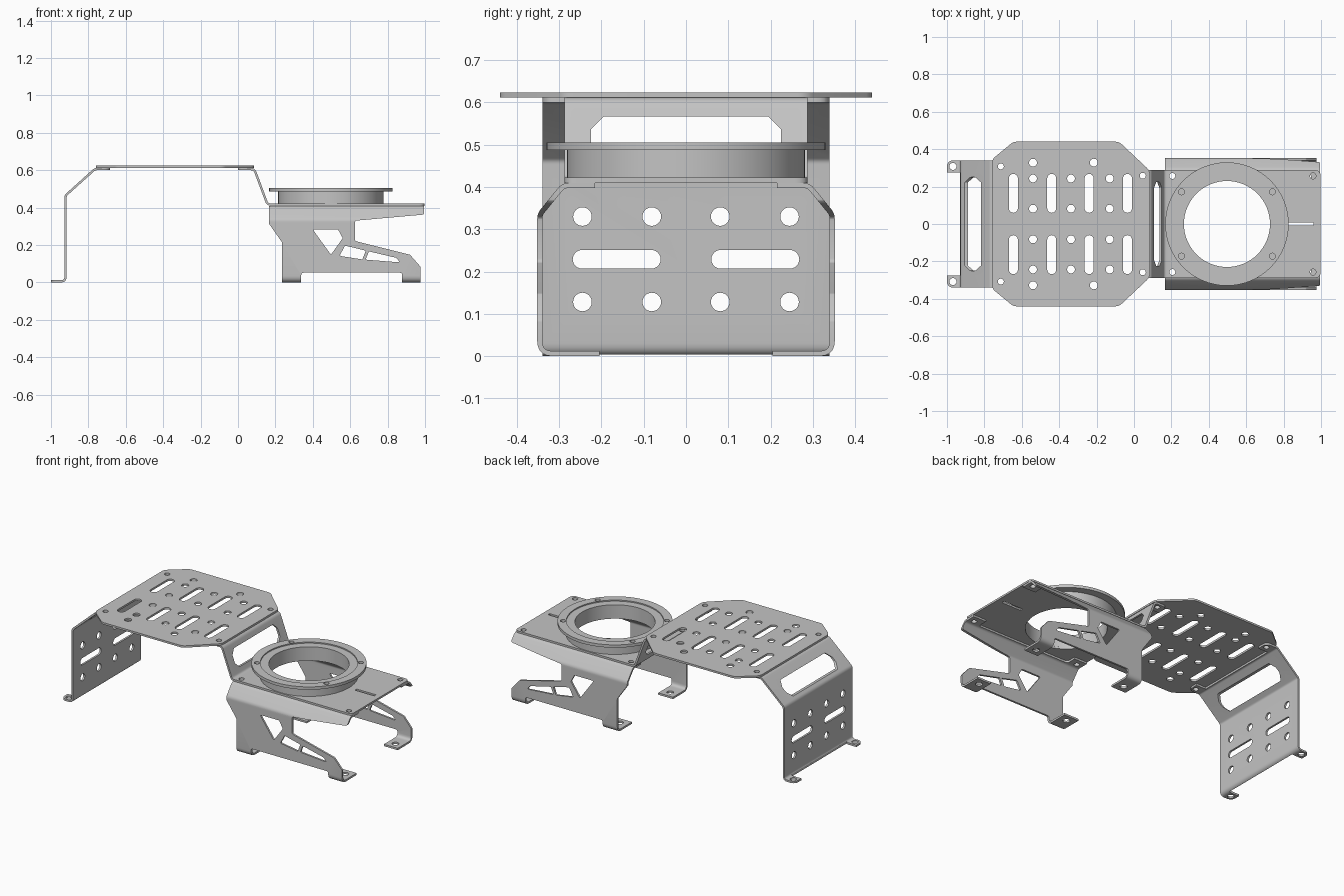
import bpy, bmesh, math
from mathutils import Vector

if "Cube" in bpy.data.objects:
    bpy.data.objects.remove(bpy.data.objects["Cube"])

T = 0.012  # sheet thickness
grey = bpy.data.materials.new("light_grey_metal")
grey.diffuse_color = (0.55, 0.55, 0.55, 1)
grey.use_nodes = True
grey.node_tree.nodes["Principled BSDF"].inputs["Base Color"].default_value = grey.diffuse_color


def fillet(pts, r, closed=True, n=5):
    """Round the corners of a 2D outline or path."""
    P = [Vector(p) for p in pts]
    out = []
    for i, p in enumerate(P):
        if not closed and i in (0, len(P) - 1):
            out.append(p)
            continue
        a, b = P[i - 1], P[(i + 1) % len(P)]
        da, db = (a - p).normalized(), (b - p).normalized()
        half = da.angle(db) / 2
        d = min(r / math.tan(half), 0.45 * (a - p).length, 0.45 * (b - p).length)
        s, e = p + da * d, p + db * d
        for k in range(n + 1):
            t = k / n
            out.append(s * (1 - t) ** 2 + p * 2 * t * (1 - t) + e * t * t)
    return out


def ribbon(path, r):
    """Outline of a bent sheet that follows a path."""
    c = fillet(path, r, closed=False)
    left, right = [], []
    for i, p in enumerate(c):
        d1 = (p - c[max(i - 1, 0)]).normalized()
        d2 = (c[min(i + 1, len(c) - 1)] - p).normalized()
        d = (d1 + d2).normalized()
        nrm = Vector((-d.y, d.x)) * T / 2
        left.append(p + nrm)
        right.append(p - nrm)
    return left + right[::-1]


def circle(x, y, r, n=24):
    return [(x + r * math.cos(2 * math.pi * k / n), y + r * math.sin(2 * math.pi * k / n)) for k in range(n)]


def rect(x0, x1, y0, y1):
    return [(x0, y0), (x1, y0), (x1, y1), (x0, y1)]


def slot(x0, x1, y0, y1):
    """Long hole with round ends."""
    r = min(x1 - x0, y1 - y0) / 2
    pts = []
    for cx, cy, a0 in ((x1 - r, y1 - r, 0), (x0 + r, y1 - r, 90), (x0 + r, y0 + r, 180), (x1 - r, y0 + r, 270)):
        for k in range(7):
            a = math.radians(a0 + 15 * k)
            p = (cx + r * math.cos(a), cy + r * math.sin(a))
            if not pts or math.dist(p, pts[-1]) > 1e-5:
                pts.append(p)
    return pts[:-1] if math.dist(pts[0], pts[-1]) < 1e-5 else pts


def window(a, z0, z1, c=0.03):
    """Eight-sided opening, symmetric in y."""
    return [(-a + c, z0), (a - c, z0), (a, z0 + c), (a, z1 - c), (a - c, z1), (-a + c, z1), (-a, z1 - c), (-a, z0 + c)]


def solid(name, prisms):
    """Object made of extruded outlines: (points, low, high, axis)."""
    bm = bmesh.new()
    for pts, lo, hi, axis in prisms:
        put = {"x": lambda p, h: (h, p[0], p[1]), "y": lambda p, h: (p[0], h, p[1]),
               "z": lambda p, h: (p[0], p[1], h)}[axis]
        lower = [bm.verts.new(put(p, lo)) for p in pts]
        upper = [bm.verts.new(put(p, hi)) for p in pts]
        bm.faces.new(lower[::-1])
        bm.faces.new(upper)
        for i in range(len(pts)):
            j = (i + 1) % len(pts)
            bm.faces.new((lower[i], lower[j], upper[j], upper[i]))
    bmesh.ops.recalc_face_normals(bm, faces=bm.faces)
    me = bpy.data.meshes.new(name)
    bm.to_mesh(me)
    bm.free()
    ob = bpy.data.objects.new(name, me)
    bpy.context.collection.objects.link(ob)
    me.materials.append(grey)
    return ob


def apply(ob, mod):
    bpy.context.view_layer.objects.active = ob
    bpy.ops.object.modifier_apply(modifier=mod.name)


def boolean(ob, prisms, op="DIFFERENCE"):
    cutter = solid("cutter", prisms)
    mod = ob.modifiers.new("cut", "BOOLEAN")
    mod.operation, mod.object, mod.solver = op, cutter, "EXACT"
    apply(ob, mod)
    bpy.data.objects.remove(cutter)


def finish(ob):
    bpy.ops.object.select_all(action="DESELECT")
    ob.select_set(True)
    bpy.context.view_layer.objects.active = ob
    bpy.ops.object.shade_smooth_by_angle(angle=math.radians(30))


S = (-1, 1)

# Top plate: eight-sided sheet with slots and holes
half = [(-0.76, 0.345), (-0.645, 0.44), (-0.08, 0.44), (0.085, 0.285)]
plate = solid("top_plate", [(fillet(half + [(x, -y) for x, y in half[::-1]], 0.05), 0.612, 0.624, "z")])
holes = []
for s in S:
    for x in (-0.645, -0.44, -0.24, -0.035):
        y0, y1 = sorted((0.06 * s, 0.268 * s))
        holes.append(slot(x - 0.024, x + 0.024, y0, y1))
    for x in (-0.54, -0.337, -0.13):
        holes += [circle(x, s * y, 0.021) for y in (0.082, 0.243)]
    holes += [circle(x, s * 0.328, 0.021) for x in (-0.54, -0.215)]
    holes += [circle(-0.712, s * 0.308, 0.016), circle(0.047, s * 0.258, 0.016)]
boolean(plate, [(h, 0.55, 0.7, "z") for h in holes])
finish(plate)

# Rear bracket: feet, wall, slope and tabs from one bent sheet
rear = solid("rear_bracket", [(ribbon([(-1, 0.006), (-0.922, 0.006), (-0.922, 0.465), (-0.765, 0.606), (-0.685, 0.606)],
                                      0.025), -0.34, 0.34, "y")])
cuts = [(rect(-1.1, -0.931, -0.275, 0.275), -0.1, 0.04, "z"),
        (rect(-0.752, -0.6, -0.27, 0.27), 0.58, 0.65, "z"),
        (fillet(window(0.25, 0.487, 0.567, 0.028), 0.01), -0.96, -0.78, "x")]
for s in S:
    cuts += [(circle(-0.968, s * 0.308, 0.019), -0.05, 0.05, "z"), (circle(-0.712, s * 0.308, 0.016), 0.57, 0.65, "z")]
    for z in (0.128, 0.33):
        cuts += [(circle(s * y, z, 0.022), -0.95, -0.9, "x") for y in (0.081, 0.245)]
    y0, y1 = sorted((0.06 * s, 0.268 * s))
    cuts.append((slot(y0, y1, 0.207, 0.251), -0.95, -0.9, "x"))
boolean(rear, cuts)
# rounded ends on feet and tabs
ends = [(fillet(rect(-1.0, -0.685, -0.34, 0.34), 0.035), -0.1, 0.7, "z")]
boolean(rear, ends, "INTERSECT")
finish(rear)

# Deck with the sloped neck that joins the top plate
CX = 0.497
deck = solid("deck", [(ribbon([(0.0, 0.606), (0.087, 0.606), (0.158, 0.416), (0.997, 0.416)], 0.025), -0.288, 0.288, "y")])
cuts = [(rect(-0.1, 0.075, -0.215, 0.215), 0.59, 0.65, "z"),
        (fillet(window(0.225, 0.46, 0.567), 0.01), 0.05, 0.2, "x"),
        (circle(CX, 0, 0.23, 64), 0.38, 0.45, "z"),
        (rect(0.825, 0.96, -0.009, 0.009), 0.38, 0.45, "z")]
for s in S:
    cuts += [(circle(x, s * 0.257, 0.016), 0.38, 0.45, "z") for x in (0.205, 0.957)]
    cuts.append((circle(0.047, s * 0.258, 0.016), 0.57, 0.65, "z"))
boolean(deck, cuts)
boolean(deck, [(fillet(rect(0.0, 0.997, -0.288, 0.288), 0.03), 0.3, 0.7, "z")], "INTERSECT")
finish(deck)

# Side legs: bent sheet trimmed to its side outline, then mirrored
legs = solid("side_legs", [(ribbon([(0.205, 0.006), (0.346, 0.006), (0.346, 0.335), (0.29, 0.404), (0.215, 0.404)], 0.03),
                            0.1, 1.05, "x")])
outline = [(0.165, 0.45), (0.165, 0.315), (0.235, 0.215), (0.235, -0.02), (0.338, -0.02), (0.338, 0.052),
           (0.878, 0.052), (0.878, -0.02), (0.975, -0.02), (0.975, 0.085), (0.92, 0.148), (0.625, 0.222),
           (0.625, 0.33), (0.995, 0.363), (0.995, 0.45)]
boolean(legs, [(fillet(outline, 0.012, n=3), 0.1, 0.5, "y")], "INTERSECT")
trusses = [[(0.40, 0.283), (0.535, 0.283), (0.56, 0.237), (0.497, 0.148)],
           [(0.572, 0.197), (0.683, 0.17), (0.665, 0.123), (0.543, 0.142)],
           [(0.70, 0.166), (0.845, 0.132), (0.868, 0.107), (0.682, 0.122)]]
cuts = [(fillet(t, 0.006, n=3), 0.3, 0.4, "y") for t in trusses]
cuts.append((fillet(rect(0.255, 0.905, 0.1, 0.278), 0.02), 0.38, 0.45, "z"))
cuts += [(circle(x, 0.257, 0.016), 0.38, 0.45, "z") for x in (0.205, 0.957)]
cuts += [(circle(x, 0.25, 0.02), -0.05, 0.04, "z") for x in (0.286, 0.927)]
boolean(legs, cuts)
mirror = legs.modifiers.new("mirror", "MIRROR")
mirror.use_axis = (False, True, False)
mirror.use_mirror_merge = False
apply(legs, mirror)
finish(legs)

# Ring: collar with a thin bolted flange on top
collar = solid("ring_collar", [(circle(CX, 0, 0.282, 64), 0.422, 0.498, "z")])
boolean(collar, [(circle(CX, 0, 0.23, 64), 0.4, 0.52, "z")])
finish(collar)
flange = solid("ring_flange", [(circle(CX, 0, 0.33, 64), 0.487, 0.505, "z")])
bolts = [(circle(CX + a * 0.243, b * 0.172, 0.016), 0.45, 0.55, "z") for a in S for b in S]
boolean(flange, [(circle(CX, 0, 0.279, 64), 0.45, 0.55, "z")] + bolts)
finish(flange)
